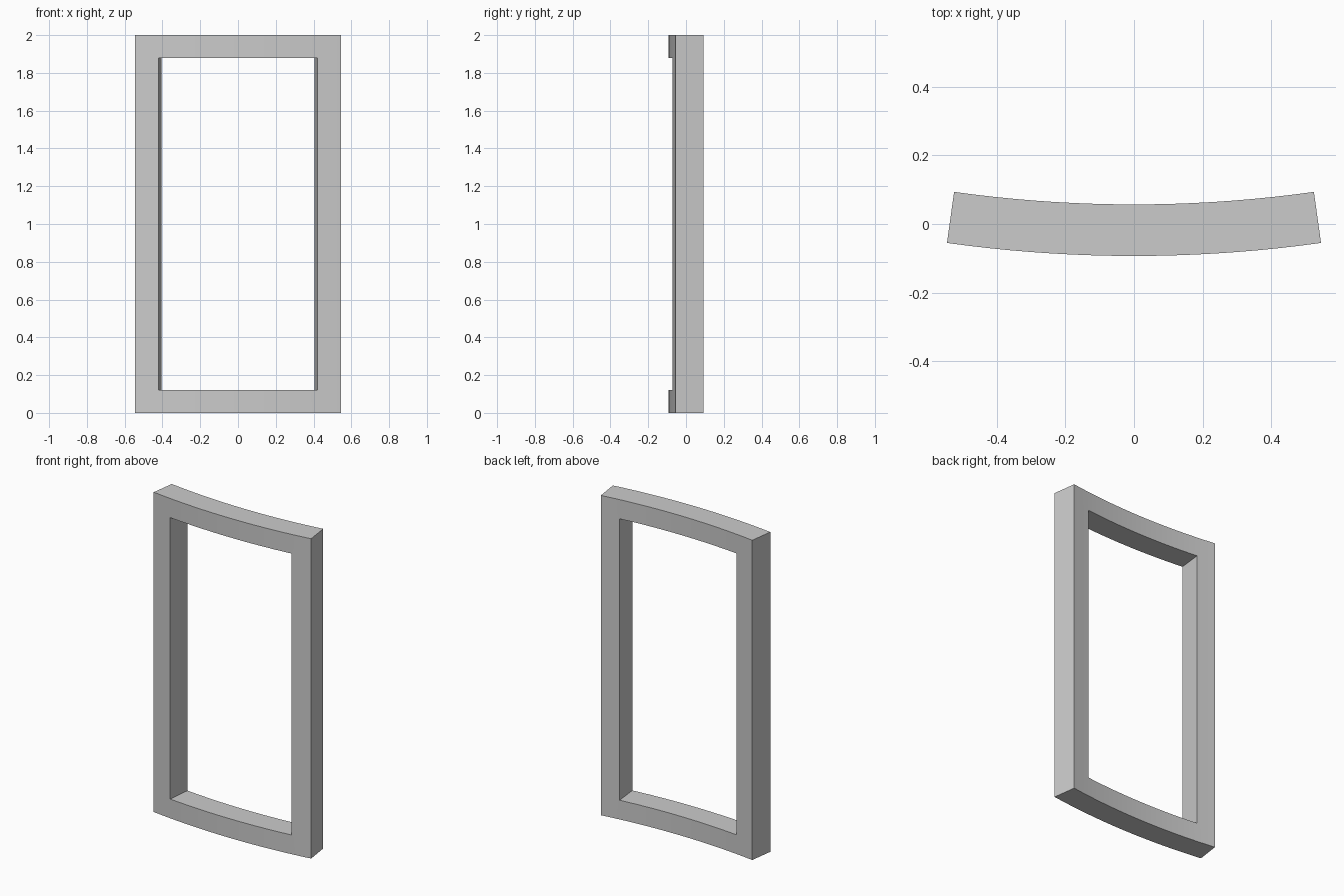
import bpy, bmesh, math

if "Cube" in bpy.data.objects:
    bpy.data.objects.remove(bpy.data.objects["Cube"])

R_FRONT, R_BACK, CY = 3.93, 3.78, 3.837     # concentric arcs about (0, CY)
A_OUT, A_IN = 0.139, 0.1071                 # half angles of frame and opening
Z = [0.0, 0.12, 1.88, 2.0]
N = 14                                      # segments across the opening

angles = [-A_OUT, -(A_OUT + A_IN) / 2]
angles += [-A_IN + 2 * A_IN * i / N for i in range(N + 1)]
angles += [(A_OUT + A_IN) / 2, A_OUT]
COLS = len(angles) - 1


def solid(i, k):
    # cell belongs to the frame, not the opening
    if not (0 <= i < COLS and 0 <= k < 3):
        return False
    return not (k == 1 and 2 <= i < 2 + N)


bm = bmesh.new()
verts = {}


def v(i, k, r):
    key = (i, k, r)
    if key not in verts:
        a = angles[i]
        verts[key] = bm.verts.new((r * math.sin(a), CY - r * math.cos(a), Z[k]))
    return verts[key]


# front and back skins, plus walls wherever the frame ends
F, B = R_FRONT, R_BACK
for i in range(COLS):
    for k in range(3):
        if not solid(i, k):
            continue
        ring = [(i, k), (i + 1, k), (i + 1, k + 1), (i, k + 1)]
        bm.faces.new([v(*p, F) for p in ring])
        bm.faces.new([v(*p, B) for p in reversed(ring)])
        neighbours = [(i, k - 1), (i + 1, k), (i, k + 1), (i - 1, k)]
        for s, n in enumerate(neighbours):
            if not solid(*n):
                p, q = ring[s], ring[(s + 1) % 4]
                bm.faces.new([v(*q, F), v(*p, F), v(*p, B), v(*q, B)])
bmesh.ops.recalc_face_normals(bm, faces=bm.faces)

mesh = bpy.data.meshes.new("curved_window_frame")
bm.to_mesh(mesh)
bm.free()
frame = bpy.data.objects.new("curved_window_frame", mesh)
bpy.context.collection.objects.link(frame)

grey = bpy.data.materials.new("light grey")
grey.diffuse_color = (0.6, 0.6, 0.6, 1)
grey.use_nodes = True
grey.node_tree.nodes["Principled BSDF"].inputs["Base Color"].default_value = grey.diffuse_color
mesh.materials.append(grey)

bpy.context.view_layer.objects.active = frame
frame.select_set(True)
bpy.ops.object.shade_smooth_by_angle(angle=math.radians(30))
